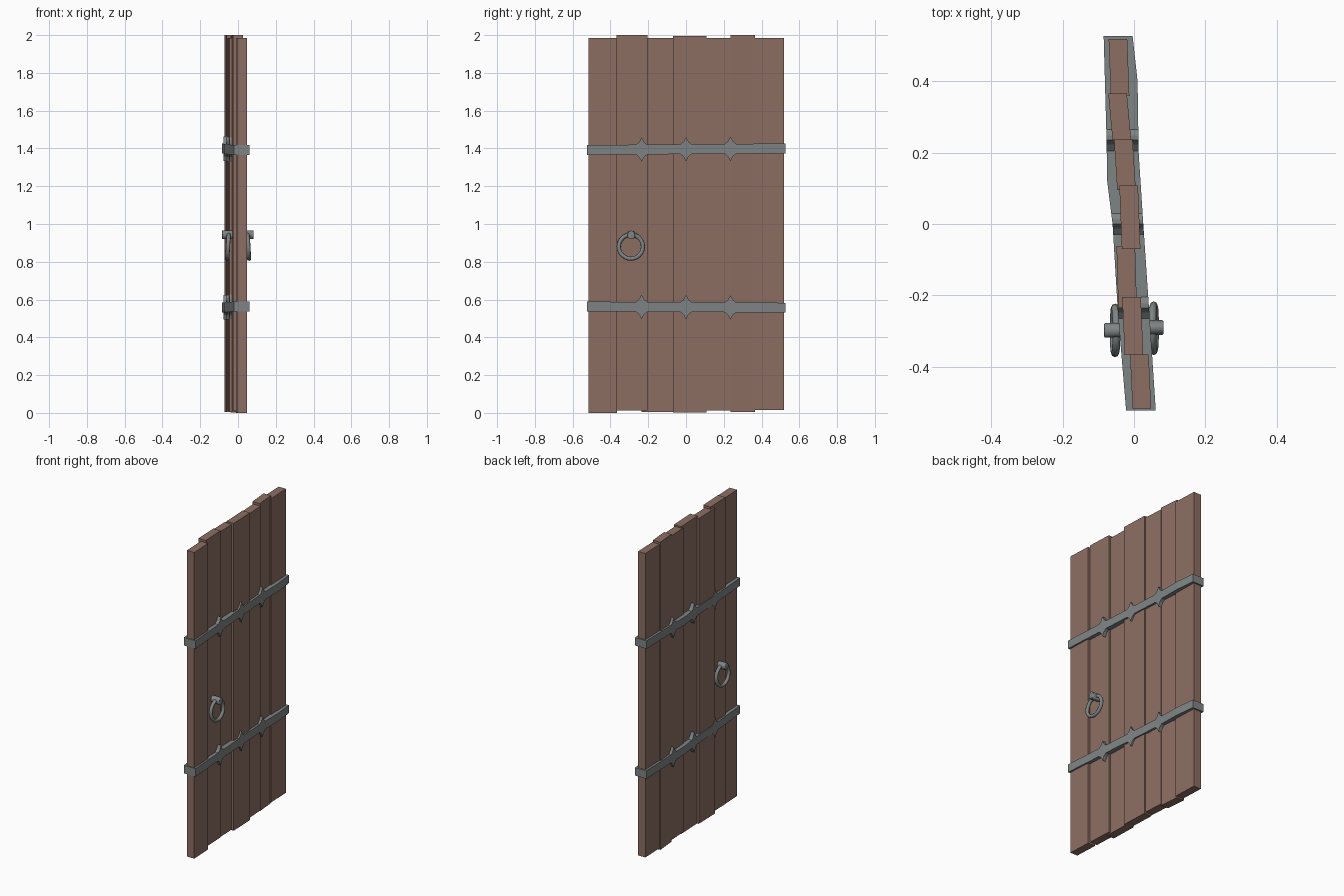
import bpy, bmesh, math
from mathutils import Matrix, Vector

cube = bpy.data.objects.get("Cube")
if cube:
    bpy.data.objects.remove(cube)


def material(name, rgb):
    m = bpy.data.materials.new(name)
    m.use_nodes = True
    m.diffuse_color = (*rgb, 1)
    m.node_tree.nodes["Principled BSDF"].inputs["Base Color"].default_value = (*rgb, 1)
    return m


wood = material("brown_wood", (0.266, 0.156, 0.125))
iron = material("grey_iron", (0.21, 0.23, 0.23))


def finish(bm, name, mat):
    bmesh.ops.recalc_face_normals(bm, faces=bm.faces)
    mesh = bpy.data.meshes.new(name)
    bm.to_mesh(mesh)
    bm.free()
    mesh.materials.append(mat)
    obj = bpy.data.objects.new(name, mesh)
    bpy.context.collection.objects.link(obj)
    return obj


def loft(name, sections, mat):
    """Skin rectangular sections (y, x_left, x_right, z_low, z_high) along y."""
    bm = bmesh.new()
    rings = [[bm.verts.new(p) for p in
              ((a, y, lo), (b, y, lo), (b, y, hi), (a, y, hi))]
             for y, a, b, lo, hi in sections]
    for r, s in zip(rings, rings[1:]):
        for i in range(4):
            j = (i + 1) % 4
            bm.faces.new((r[i], r[j], s[j], s[i]))
    bm.faces.new(rings[0])
    bm.faces.new(rings[-1])
    return finish(bm, name, mat)


# Planks: y start, y end, x centre at start, x centre at end, bottom, top
PLANKS = [
    (-0.517, -0.365, 0.022, 0.015, 0.0, 1.985),
    (-0.367, -0.205, 0.0, -0.007, 0.012, 2.0),
    (-0.235, -0.062, -0.018, -0.023, 0.005, 1.985),
    (-0.07, 0.108, -0.008, -0.015, 0.002, 1.995),
    (0.095, 0.238, -0.021, -0.03, 0.012, 1.985),
    (0.235, 0.365, -0.034, -0.046, 0.005, 2.0),
    (0.358, 0.518, -0.039, -0.045, 0.014, 1.985),
]
T = 0.026
for n, (y0, y1, c0, c1, lo, hi) in enumerate(PLANKS):
    loft(f"plank_{n + 1}", [(y0, c0 - T, c0 + T, lo, hi), (y1, c1 - T, c1 + T, lo, hi)], wood)

# Iron bands that wrap the door and bulge into spikes
LEFT = [(-0.523, -0.022), (-0.25, -0.045), (0, -0.06), (0.12, -0.075), (0.24, -0.077), (0.527, -0.085)]
RIGHT = [(-0.523, 0.061), (-0.235, 0.042), (0, 0.026), (0.2, 0.013), (0.4, 0.01), (0.527, -0.004)]


def follow(path, y):
    for (ya, xa), (yb, xb) in zip(path, path[1:]):
        if y <= yb:
            return xa + (xb - xa) * (y - ya) / (yb - ya)
    return path[-1][1]


def band(name, z, slope):
    half = {y: 0.026 for y, _ in LEFT + RIGHT}
    for tip in (-0.235, 0, 0.235):
        for off, h in ((0, 0.065), (0.013, 0.04), (0.03, 0.026)):
            half[tip - off] = half[tip + off] = h
    half.pop(-0.25), half.pop(0.24)
    loft(name, [(y, follow(LEFT, y), follow(RIGHT, y), z + slope * y - h, z + slope * y + h)
                for y, h in sorted(half.items())], iron)


band("lower_band", 0.56, -0.006)
band("upper_band", 1.396, 0.008)


# Pull rings and their pegs, one on each face
def pull_ring(name, centre, lean):
    bm = bmesh.new()
    seg, sides, major, minor = 24, 8, 0.064, 0.011
    grid = []
    for i in range(seg):
        a = math.tau * i / seg
        out = Vector((0, math.cos(a), math.sin(a)))
        grid.append([bm.verts.new(out * (major + minor * math.cos(b)) + Vector((minor * math.sin(b), 0, 0)))
                     for b in (math.tau * j / sides for j in range(sides))])
    for i in range(seg):
        for j in range(sides):
            k, m = (i + 1) % seg, (j + 1) % sides
            bm.faces.new((grid[i][j], grid[k][j], grid[k][m], grid[i][m]))
    bm.transform(Matrix.Translation(centre) @ Matrix.Rotation(lean, 4, 'Y'))
    return finish(bm, name, iron)


def peg(name, x0, x1, y):
    bm = bmesh.new()
    bmesh.ops.create_cone(bm, cap_ends=True, segments=12, radius1=0.022, radius2=0.022, depth=abs(x1 - x0))
    bm.transform(Matrix.Translation(((x0 + x1) / 2, y, 0.943)) @ Matrix.Rotation(math.pi / 2, 4, 'Y'))
    caps = [e for e in bm.edges if abs(e.verts[0].co.x - e.verts[1].co.x) < 1e-4]
    bmesh.ops.bevel(bm, geom=caps, offset=0.006, segments=2, affect='EDGES', profile=0.5)
    return finish(bm, name, iron)


fittings = [
    pull_ring("right_ring", (-0.053, -0.298, 0.88), 0.06),
    peg("right_peg", -0.084, -0.01, -0.298),
    pull_ring("left_ring", (0.055, -0.292, 0.88), -0.06),
    peg("left_peg", 0.083, 0.01, -0.29),
]
bpy.ops.object.select_all(action='DESELECT')
for obj in fittings:
    obj.select_set(True)
    bpy.context.view_layer.objects.active = obj
bpy.ops.object.shade_smooth_by_angle(angle=math.radians(50))
